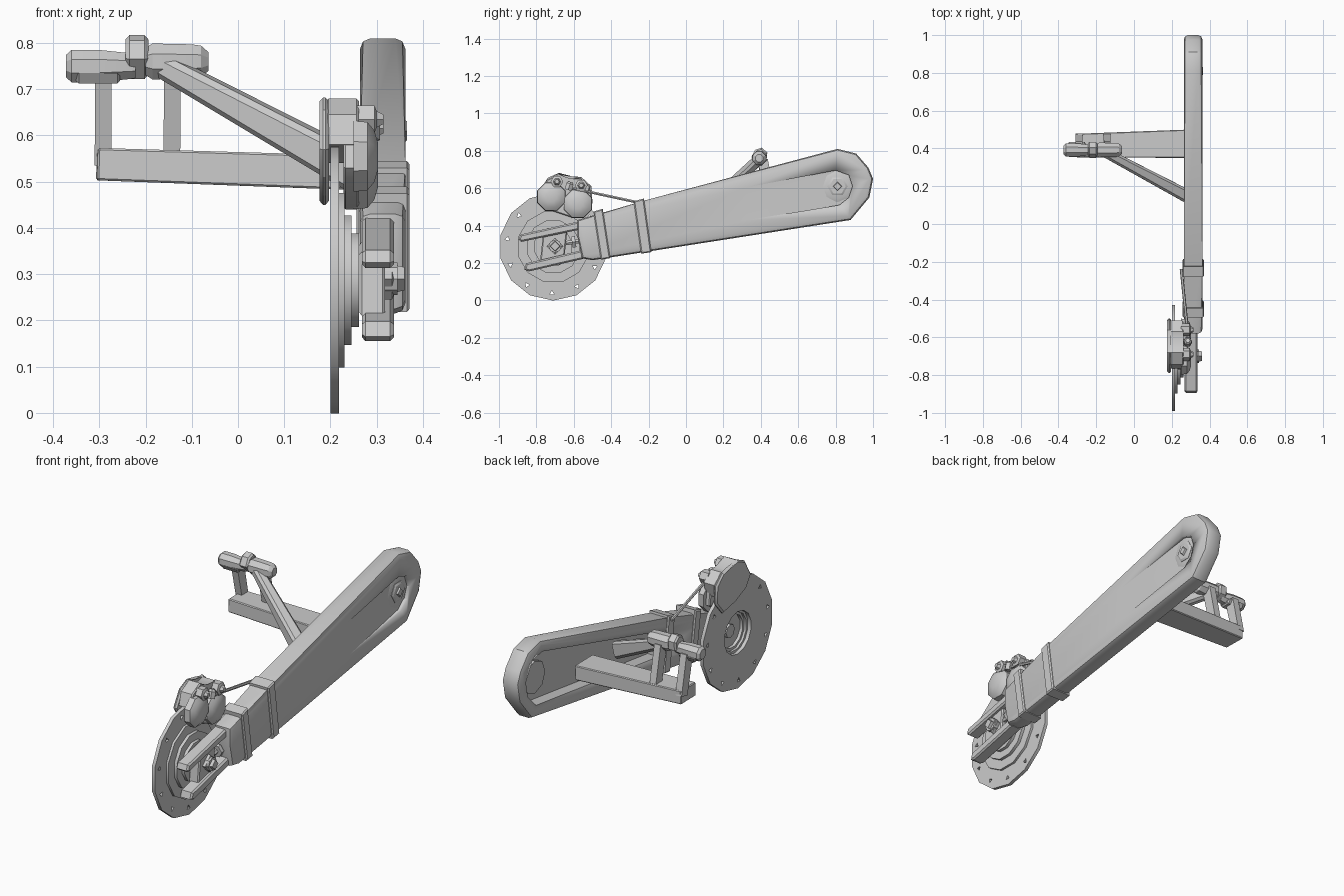
import bpy, bmesh, math
from mathutils import Vector, Matrix

if "Cube" in bpy.data.objects:
    bpy.data.objects.remove(bpy.data.objects["Cube"])


def finish(bm, name, smooth=True):
    bmesh.ops.recalc_face_normals(bm, faces=bm.faces)
    me = bpy.data.meshes.new(name)
    bm.to_mesh(me)
    bm.free()
    ob = bpy.data.objects.new(name, me)
    bpy.context.collection.objects.link(ob)
    if smooth:
        bpy.ops.object.select_all(action='DESELECT')
        ob.select_set(True)
        bpy.context.view_layer.objects.active = ob
        bpy.ops.object.shade_smooth_by_angle(angle=math.radians(32))
    return ob


def prism(name, pts, x0, x1, bevel=0, seg=1):
    """Side profile (y, z) extruded along x; x1 may be a function of y."""
    fx = x1 if callable(x1) else (lambda y: x1)
    bm = bmesh.new()
    a = [bm.verts.new((x0, y, z)) for y, z in pts]
    b = [bm.verts.new((fx(y), y, z)) for y, z in pts]
    n = len(pts)
    caps = [bm.faces.new(a), bm.faces.new(b)]
    for i in range(n):
        bm.faces.new((a[i], a[(i + 1) % n], b[(i + 1) % n], b[i]))
    if bevel:
        edges = list({e for f in caps for e in f.edges})
        bmesh.ops.bevel(bm, geom=edges, offset=bevel, segments=seg, profile=0.5, affect='EDGES')
    return finish(bm, name)


def lathe(name, p, axis, prof, n=8, turn=0.0):
    """Solid of revolution: prof lists (distance along axis, radius)."""
    bm = bmesh.new()
    q = Vector(axis).to_track_quat('Z', 'Y')
    rings = []
    for h, r in prof:
        ang = [2 * math.pi * (i + turn) / n for i in range(n)]
        rings.append([bm.verts.new(Vector(p) + q @ Vector((r * math.cos(t), r * math.sin(t), h))) for t in ang])
    for r, s in zip(rings, rings[1:]):
        for i in range(n):
            bm.faces.new((r[i], r[(i + 1) % n], s[(i + 1) % n], s[i]))
    bm.faces.new(rings[0])
    bm.faces.new(rings[-1])
    return finish(bm, name)


def ring(name, y, z, ro, ri, x0, x1, n):
    """Flat washer with its axis along x."""
    bm = bmesh.new()
    loops = []
    for x, r in ((x0, ro), (x1, ro), (x1, ri), (x0, ri)):
        loops.append([bm.verts.new((x, y + r * math.cos(2 * math.pi * (i + .5) / n),
                                    z + r * math.sin(2 * math.pi * (i + .5) / n))) for i in range(n)])
    for k in range(4):
        r, s = loops[k], loops[(k + 1) % 4]
        for i in range(n):
            bm.faces.new((r[i], r[(i + 1) % n], s[(i + 1) % n], s[i]))
    return finish(bm, name)


def beam(name, p0, p1, s0, s1, up=(0, 0, 1), bevel=0.0):
    """Tapered bar between two points, sizes are (width, height)."""
    p0, p1 = Vector(p0), Vector(p1)
    d = (p1 - p0).normalized()
    w = d.cross(Vector(up)).normalized()
    h = w.cross(d)
    bm = bmesh.new()
    e = [[bm.verts.new(p + w * (i * s[0] / 2) + h * (j * s[1] / 2))
          for i, j in ((-1, -1), (1, -1), (1, 1), (-1, 1))] for p, s in ((p0, s0), (p1, s1))]
    bm.faces.new(e[0])
    bm.faces.new(e[1])
    for i in range(4):
        bm.faces.new((e[0][i], e[0][(i + 1) % 4], e[1][(i + 1) % 4], e[1][i]))
    if bevel:
        bmesh.ops.bevel(bm, geom=list(bm.edges), offset=bevel, segments=1, affect='EDGES')
    return finish(bm, name)


def cut(ob, cutter):
    m = ob.modifiers.new("cut", 'BOOLEAN')
    m.operation = 'DIFFERENCE'
    m.solver = 'EXACT'
    m.object = cutter
    cutter.hide_render = True
    cutter.hide_viewport = True


# Main arm, open channel on the inner side
arm = prism("swing_arm", [(-.58, .34), (-.58, .43), (-.2, .54), (.81, .81), (.91, .785), (.975, .71), (1, .65),
                          (.98, .55), (.88, .43), (-.5, .215), (-.555, .225)], .264, .362, .022, 2)
cut(arm, prism("channel_cutter", [(-.15, .36), (-.15, .49), (.8, .75), (.88, .735), (.935, .64),
                                  (.92, .56), (.85, .49)], .2, .325))
# Shallow tapering hollow on the outer side around the pivot
cut(arm, prism("hollow_cutter", [(.3, .425), (.3, .6), (.8, .695), (.87, .67), (.89, .61), (.87, .55), (.82, .51)],
               .4, lambda y: .363 - .022 * (y - .3) / .57))

# Pivot bolt
for nm, r, x0, x1, n in (("pivot_bush", .085, .30, .35, 8), ("pivot_nut", .055, .32, .358, 6),
                         ("pivot_bolt", .025, .32, .366, 4)):
    lathe(nm, (x0, .81, .61), (1, 0, 0), [(0, r), (x1 - x0 - .006, r), (x1 - x0, r * .8)], n)

# Straps wrapped around the arm
for i, (pts) in enumerate(([(-.455, .218), (-.405, .226), (-.445, .49), (-.495, .475)],
                           [(-.24, .25), (-.185, .258), (-.225, .545), (-.28, .53)])):
    prism("strap_%d" % (i + 1), pts, .256, .371, .006)

# Fork prongs and wheel adjuster
prism("upper_prong", [(-.895, .325), (-.885, .352), (-.56, .425), (-.56, .38), (-.88, .313)], .268, .337, .008)
prism("lower_prong", [(-.865, .165), (-.855, .198), (-.55, .27), (-.55, .222), (-.84, .155)], .268, .337, .008)
prism("axle_block", [(-.78, .21), (-.65, .232), (-.635, .37), (-.765, .348)], .262, .318, .006)
lathe("axle", (.235, -.7, .29), (1, 0, 0), [(0, .035), (.11, .035)], 8)
lathe("axle_nut", (.315, -.7, .29), (1, 0, 0), [(0, .045), (.018, .045), (.024, .03), (.045, .025)], 4)
lathe("adjuster_bolt", (.3, -.65, .305), (0, 1, .15), [(0, .013), (.09, .013)], 6)
lathe("adjuster_nut", (.3, -.61, .311), (0, 1, .15), [(0, .034), (.02, .034)], 6)

# Brake disc with triangular vent holes and stepped carrier
Y, Z = -.71, .287
disc = ring("brake_disc", Y, Z, .288, .11, .2, .218, 14)
bm = bmesh.new()
for i in range(11):
    a = 2 * math.pi * (i + .2) / 11
    bmesh.ops.create_cone(bm, cap_ends=True, segments=3, radius1=.014, radius2=.014, depth=.1,
                          matrix=Matrix.Translation((.21, Y + .248 * math.cos(a), Z + .248 * math.sin(a)))
                          @ Matrix.Rotation(-a, 4, 'X') @ Matrix.Rotation(math.pi / 2, 4, 'Y'))
cut(disc, finish(bm, "vent_cutter", False))
ring("disc_carrier", Y, Z, .195, .098, .218, .23, 12)
ring("hub_flange", Y, Z, .145, .085, .23, .246, 12)
ring("hub_ring", Y, Z, .105, .03, .246, .262, 12)

# Brake caliper straddling the disc
prism("caliper_inner_plate", [(-.79, .57), (-.74, .655), (-.68, .682), (-.61, .655), (-.56, .66), (-.505, .61),
                              (-.5, .52), (-.56, .45), (-.66, .47), (-.75, .51)], .176, .197, .008)
prism("caliper_bridge", [(-.765, .58), (-.745, .645), (-.68, .68), (-.62, .645), (-.57, .655), (-.51, .61),
                         (-.53, .54), (-.62, .57)], .19, .262, .006)
prism("caliper_outer_plate", [(-.77, .53), (-.74, .62), (-.66, .62), (-.53, .6), (-.52, .49), (-.6, .44),
                              (-.72, .48)], .228, .262, .005)
for i, (y, z) in enumerate(((-.72, .555), (-.578, .517))):
    lathe("caliper_piston_%d" % (i + 1), (.25, y, z), (1, 0, 0),
          [(0, .083), (.03, .08), (.045, .06), (.053, .03)], 8, .5)
for i, (y, z) in enumerate(((-.69, .635), (-.56, .615))):
    lathe("caliper_bolt_%d" % (i + 1), (.25, y, z), (1, 0, 0), [(0, .034), (.045, .034), (.05, .02), (.065, .012)], 6)
lathe("caliper_fitting", (.285, -.63, .59), (0, .3, 1), [(0, .022), (.035, .022), (.045, .012)], 6)
p, q = Vector((.288, -.61, .60)), Vector((.25, -.24, .52))
lathe("brake_rod", p, q - p, [(0, .008), ((q - p).length, .008)], 6)

# Cross bar, uprights and diagonal brace
beam("cross_bar", (-.305, .415, .538), (.29, .425, .518), (.125, .07), (.15, .075), bevel=.004)
for nm, x, z0, y0, z1 in (("outer_upright", -.292, .54, .455, .74), ("inner_upright", -.143, .55, .455, .75)):
    beam(nm, (x, y0, z0), (x + .001, .41, z1), (.036, .05), (.036, .055), up=(0, 1, 0))
beam("diagonal_brace", (-.165, .385, .752), (.285, .145, .505), (.05, .05), (.07, .085), bevel=.012)

# Shock mount: two bushes with a central collar
lathe("mount_bush_left", (-.372, .392, .75), (1, 0, 0), [(0, .026), (.012, .038), (.07, .038), (.14, .03), (.15, .028)], 8, .5)
lathe("mount_bush_right", (-.2, .392, .76), (1, 0, 0), [(0, .032), (.015, .042), (.1, .04), (.12, .037), (.136, .022)], 8, .5)
prism("mount_lug", [(.35, .765), (.37, .805), (.405, .817), (.435, .79), (.43, .745), (.39, .722)], -.243, -.194, .008)
prism("mount_foot", [(.355, .735), (.37, .712), (.42, .712), (.435, .735)], -.35, -.255, .006)
